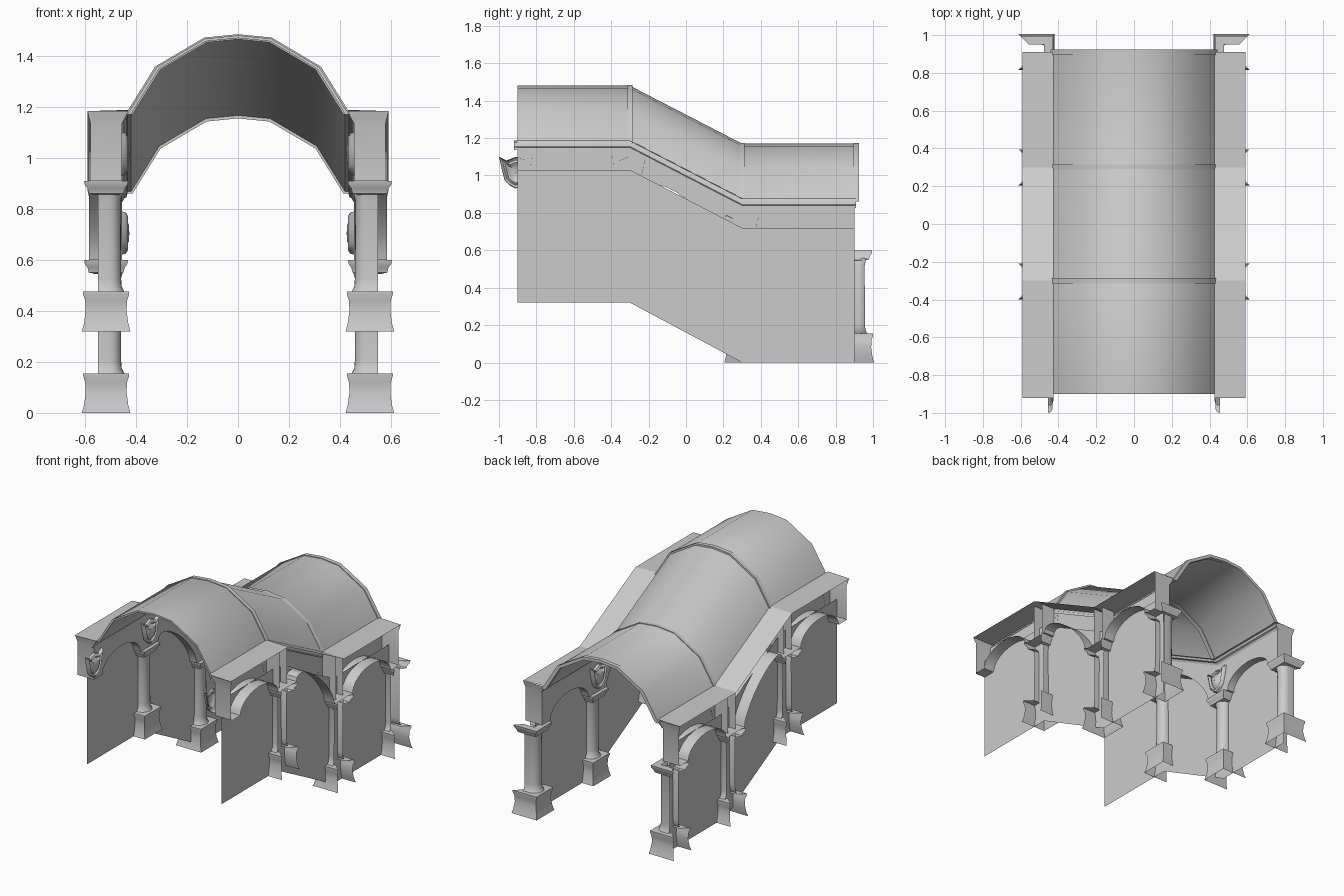
import bpy, math
from mathutils import Vector

if "Cube" in bpy.data.objects:
    bpy.data.objects.remove(bpy.data.objects["Cube"], do_unlink=True)

stone = bpy.data.materials.new("grey_stone")
stone.use_nodes = True
COLOUR = (0.6, 0.6, 0.6, 1)
stone.diffuse_color = COLOUR
stone.node_tree.nodes["Principled BSDF"].inputs["Base Color"].default_value = COLOUR

DROP = 0.31                     # height lost along the ramp
FRONT, BACK, BEND = -0.9, 0.9, 0.3


def fall(y):
    """Drop of the ramp line at y."""
    return -DROP * min(1, max(0, (y + BEND) / (2 * BEND)))


def finish(name, verts, faces, mirror=True, angle=35):
    mesh = bpy.data.meshes.new(name)
    mesh.from_pydata(verts, [], faces)
    mesh.materials.append(stone)
    obj = bpy.data.objects.new(name, mesh)
    bpy.context.collection.objects.link(obj)
    if mirror:
        obj.modifiers.new("both_sides", "MIRROR")
    bpy.ops.object.select_all(action="DESELECT")
    obj.select_set(True)
    bpy.context.view_layer.objects.active = obj
    bpy.ops.object.shade_smooth_by_angle(angle=math.radians(angle))
    return obj


def loft(name, rows, closed=False, caps=False, **options):
    """Skin of quads through rows of points."""
    n = len(rows[0])
    faces = []
    for r in range(len(rows) - 1):
        for i in range(n if closed else n - 1):
            j = (i + 1) % n
            faces.append((r * n + i, r * n + j, (r + 1) * n + j, (r + 1) * n + i))
    if caps:
        last = (len(rows) - 1) * n
        for i in range(n // 2 - 1):
            quad = (i, i + 1, n - 2 - i, n - 1 - i)
            faces += [quad[::-1], tuple(last + k for k in quad)]
    return finish(name, [p for row in rows for p in row], faces, **options)


# Barrel vault, with ribs where its slope changes
half = [(0.435, 0), (0.32, 0.185), (0.13, 0.297)]
arc = half + [(0, 0.31)] + [(-x, z) for x, z in reversed(half)]


def vault_ring(y, outer, inner, base):
    ring = [(x * outer, y, base + z * outer) for x, z in arc]
    return ring + [(x * inner, y, base + z * inner) for x, z in reversed(arc)]


loft("vault", [vault_ring(y, 1, 0.965, 1.17 + fall(y)) for y in (FRONT, -BEND, BEND, 0.92)],
     closed=True, caps=True, mirror=False, angle=40)
for place, y in (("upper", -BEND), ("lower", BEND), ("back", 0.91)):
    loft(place + "_vault_rib",
         [vault_ring(y + d, 1.015, 0.95, 1.17 + fall(y)) for d in (-0.014, 0.014)],
         closed=True, caps=True, mirror=False, angle=40)

# Thin side walls behind the columns
loft("side_wall", [[(0.507, y, 0.32 + max(fall(y) * 1.04, -0.32)), (0.507, y, 1.03 + fall(y))]
                   for y in (FRONT, -BEND, BEND, BACK)])

# Arcade: three arches, the middle one leaning with the ramp
edge = [(FRONT, 0.91)]
STEPS = 12
for centre in (-0.605, 0, 0.605):
    start, end = centre - 0.205, centre + 0.205
    z0 = 0.91 if centre < 0.3 else 0.6
    z1 = 0.91 if centre < -0.3 else 0.6
    for k in range(STEPS + 1):
        a = math.pi * k / STEPS
        t = (1 - math.cos(a)) / 2
        edge.append((start + (end - start) * t, z0 + (z1 - z0) * t + 0.12 * math.sin(a)))
    for bend in (-BEND, BEND):
        if end < bend < end + 0.2:
            edge.append((bend, z1))
edge.append((BACK, 0.6))
loft("arcade_frieze", [[(0.455, y, z), (0.455, y, 1.15 + fall(y))] for y, z in edge])
loft("arch_soffit", [[(0.455, y, z), (0.585, y, z)] for y, z in edge], angle=40)

# Cornice with the flat ledge on top of the arcade
section = [(0.455, 1.135), (0.447, 1.15), (0.437, 1.155), (0.432, 1.175),
           (0.425, 1.18), (0.425, 1.188), (0.59, 1.183)]
loft("cornice_and_ledge", [[(x, y, z + fall(y)) for x, z in section]
                           for y in (FRONT - 0.02, -BEND, BEND, BACK + 0.01)], angle=20)

# Closed ends of the entablature, flaring below the ledge
for place, y, out in (("front", FRONT, -1), ("back", BACK, 1)):
    levels = [(0.91, 0, 0), (1.135, 0, 0), (1.155, 0.008, 0.012), (1.183, 0.016, 0.024)]
    loft(place + "_entablature_end",
         [[(0.455 - grow, y + out * push * 0.7, z + fall(y)),
           (0.578 + grow / 2, y + out * push * 0.7, z + fall(y))]
          for z, push, grow in levels], angle=20)

# Columns, open toward the outside
BASE = [(0, 0.095), (0.03, 0.087), (0.08, 0.08), (0.12, 0.082), (0.145, 0.09),
        (0.155, 0.09), (0.155, 0.04)]
CAPITAL = [(-0.055, 0.045), (-0.05, 0.068), (-0.03, 0.073), (-0.015, 0.084),
           (0, 0.086), (0, 0.04)]


def square_row(y, h, z):
    x = 0.517
    return [(x + h, y - h, z), (x - h, y - h, z), (x - h, y + h, z), (x + h, y + h, z)]


def shaft_row(y, r, z):
    row = [(0.505 - r * math.sin(a), y - r * math.cos(a), z)
           for a in (math.pi * k / 10 for k in range(11))]
    return [(0.548, y - r, z)] + row + [(0.548, y + r, z)]


for place, y, foot, spring in (("upper", -0.305, 0.32, 0.91), ("middle", 0.3, 0, 0.6),
                               ("back", 0.91, 0, 0.6)):
    loft(place + "_column_base", [square_row(y, h, foot + z) for z, h in BASE], angle=30)
    loft(place + "_column_capital", [square_row(y, h, spring + z) for z, h in CAPITAL], angle=30)
    low, high = foot + 0.155, spring - 0.04
    loft(place + "_column_shaft",
         [shaft_row(y, r, z) for z, r in ((low, 0.06), (low + 0.02, 0.049), (low + 0.05, 0.047),
                                          (high - 0.04, 0.045), (high - 0.01, 0.053), (high, 0.055))],
         angle=45)
    # Pier strips above the capital
    if y < 0.9:
        for side in (-0.04, 0.04):
            v = y + side
            loft(place + "_pier_strip", [[(0.455, v, z), (0.555, v, z)]
                                         for z in (spring, 1.18 + fall(v))])

# Shield ornaments on the frieze above each pier
OUTLINE = [(0, 0.085), (0.05, 0.065), (0.09, 0.085), (0.075, 0.02), (0.06, -0.04), (0.03, -0.07)]
outline = OUTLINE + [(0, -0.085)] + [(-u, w) for u, w in reversed(OUTLINE[1:])]
for place, y in (("front", -0.91), ("upper", -0.305), ("middle", 0.3)):
    z = 1.015 + (fall(y) if y < 0 else -DROP)
    relief = [(0.456, 1), (0.44, 0.95), (0.432, 0.8), (0.443, 0.65), (0.438, 0.55),
              (0.428, 0.4), (0.426, 0.02)]
    loft(place + "_shield", [[(x, y + u * s, z + w * s) for u, w in outline] for x, s in relief],
         closed=True, angle=40)
